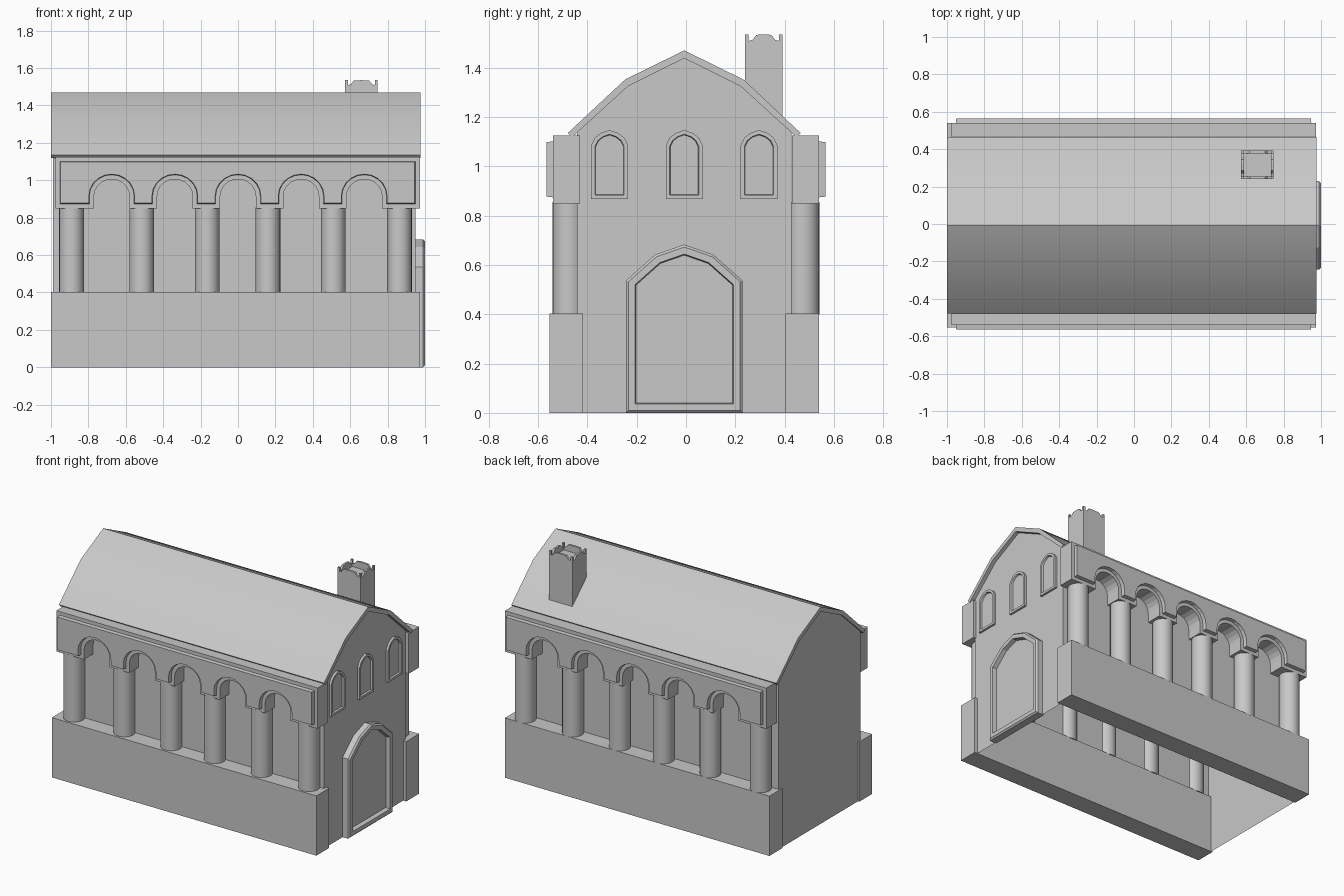
import bpy, bmesh, math
from mathutils import Vector

cube = bpy.data.objects.get("Cube")
if cube:
    bpy.data.objects.remove(cube, do_unlink=True)

stone = bpy.data.materials.new("grey stone")
stone.use_nodes = True
grey = (0.58, 0.58, 0.58, 1)
stone.diffuse_color = grey
stone.node_tree.nodes["Principled BSDF"].inputs["Base Color"].default_value = grey

MID = -0.007          # centre line of the body in y


def finish(name, bm, smooth=None):
    mesh = bpy.data.meshes.new(name)
    bm.to_mesh(mesh)
    bm.free()
    mesh.materials.append(stone)
    obj = bpy.data.objects.new(name, mesh)
    bpy.context.collection.objects.link(obj)
    if smooth:
        bpy.ops.object.select_all(action='DESELECT')
        obj.select_set(True)
        bpy.context.view_layer.objects.active = obj
        bpy.ops.object.shade_smooth_by_angle(angle=math.radians(smooth))
    return obj


def prism(name, pts, axis, a, b, steps=(), open_bottom=False, smooth=None):
    """Extrude a (horizontal, z) profile from a to b along x or y;
    steps are (inset, depth) pairs worked into the cap at b."""
    bm = bmesh.new()

    def at(p, d):
        return Vector((d, p[0], p[1]) if axis == 'x' else (p[0], d, p[1]))

    near = [bm.verts.new(at(p, a)) for p in pts]
    far = [bm.verts.new(at(p, b)) for p in pts]
    bm.faces.new(near)
    cap = bm.faces.new(far)
    n = len(pts)
    for i in range(n):
        j = (i + 1) % n
        bm.faces.new((near[i], near[j], far[j], far[i]))
    bmesh.ops.recalc_face_normals(bm, faces=bm.faces[:])
    for inset, depth in steps:
        bmesh.ops.inset_region(bm, faces=[cap], thickness=inset, depth=depth,
                               use_even_offset=True, use_boundary=True)
    if open_bottom:
        under = [f for f in bm.faces if f.normal.z < -0.9]
        bmesh.ops.delete(bm, geom=under, context='FACES_ONLY')
    return finish(name, bm, smooth)


def box(name, x0, x1, y0, y1, z0, z1):
    return prism(name, [(x0, z0), (x1, z0), (x1, z1), (x0, z1)], 'y', y0, y1)


def mirrored(half, centre):
    """Complete a right-hand half profile, listed bottom to top."""
    return ([(centre + h, z) for h, z in half]
            + [(centre - h, z) for h, z in reversed(half) if h > 0])


# Hollow body with gambrel gables
prism("house_walls",
      mirrored([(0.435, 0), (0.435, 1.14), (0.235, 1.335), (0, 1.45)], MID),
      'x', -0.99, 0.95, open_bottom=True)

# Roof slab following the gambrel
outer = mirrored([(0.472, 1.135), (0.24, 1.352), (0, 1.47)], MID)
inner = mirrored([(0.455, 1.118), (0.228, 1.325), (0, 1.438)], MID)
# both profiles run right eave, ridge, left eave
ridge_order = lambda p: sorted(p, key=lambda q: q[0])
prism("roof", ridge_order(outer) + ridge_order(inner)[::-1],
      'x', -1.0, 0.977, smooth=30)

# Arcade outline with five round-headed openings
HALF, SPRING, RISE, SEGS = 0.095, 0.915, 0.09, 10
arcade = [(-0.977, 1.125), (-0.977, 0.85)]
for k in range(-2, 3):
    cx = k * 0.3375
    arcade.append((cx - HALF, 0.85))
    for s in range(SEGS + 1):
        t = math.pi * (1 - s / SEGS)
        arcade.append((cx + HALF * math.cos(t), SPRING + RISE * math.sin(t)))
    arcade.append((cx + HALF, 0.85))
arcade += [(0.972, 0.85), (0.972, 1.125)]

# Plinth, columns and arcade on both long sides
for side, label in ((-1, "front"), (1, "back")):
    y_in, y_out = sorted((MID + side * 0.41, MID + side * 0.547))
    box(label + "_plinth", -1.0, 0.972, y_in, y_out, 0, 0.403)
    prism(label + "_arcade", arcade, 'y', side * 0.43, side * 0.54,
          steps=[(0.024, 0), (0.003, 0.025), (0.008, 0)])
    for i, x in enumerate((-0.89, -0.515, -0.165, 0.16, 0.51, 0.863)):
        bm = bmesh.new()
        bmesh.ops.create_cone(bm, cap_ends=True, segments=24,
                              radius1=0.066, radius2=0.066, depth=0.455)
        bmesh.ops.translate(bm, verts=bm.verts, vec=(x, side * 0.475, 0.627))
        finish(f"{label}_column_{i + 1}", bm, smooth=40)

# Arched door with raised frame and sunken panel
prism("door",
      mirrored([(0.236, 0), (0.236, 0.537), (0.118, 0.642), (0, 0.683)], MID),
      'x', 0.94, 0.99, steps=[(0.01, 0.01), (0.027, 0), (0.004, -0.03)])

# Gable windows with thin frames
for i in (-1, 0, 1):
    prism(f"window_{i + 2}",
          mirrored([(0.075, 0.867), (0.075, 1.085), (0.06, 1.115),
                    (0.035, 1.135), (0, 1.147)], MID + i * 0.303),
          'x', 0.94, 0.965, steps=[(0.016, 0), (0.003, -0.012)])


# Chimney: four thin walls with crested tops around a core
def crest(lo, hi):
    w = (hi - lo) / 2
    return mirrored([(w, 1.2), (w, 1.535), (w - 0.012, 1.535),
                     (w - 0.014, 1.508), (w - 0.03, 1.513),
                     (w - 0.046, 1.533), (0, 1.535)], (lo + hi) / 2)


X0, X1, Y0, Y1, T = 0.573, 0.747, 0.24, 0.392, 0.014
for name, y in (("front", Y0), ("back", Y1 - T)):
    prism(f"chimney_{name}_wall", crest(X0, X1), 'y', y, y + T)
for name, x in (("right", X0), ("left", X1 - T)):
    prism(f"chimney_{name}_wall", crest(Y0, Y1), 'x', x, x + T)
box("chimney_core", X0 + T, X1 - T, Y0 + T, Y1 - T, 1.2, 1.49)
